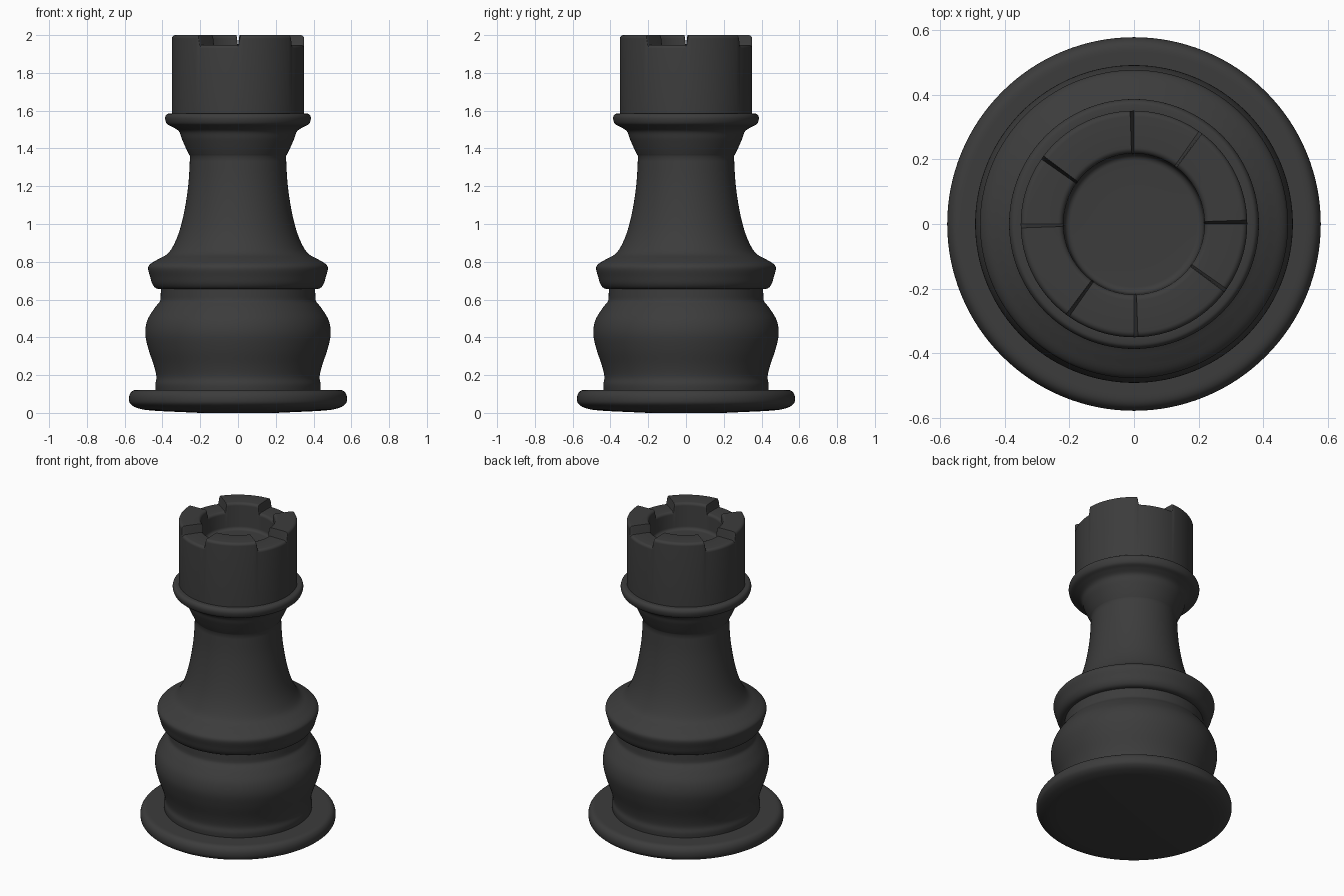
import bpy, bmesh
from math import sin, cos, pi, radians
from mathutils import Vector

if "Cube" in bpy.data.objects:
    bpy.data.objects.remove(bpy.data.objects["Cube"])


def smooth_run(pts, steps=5):
    """Catmull-Rom curve through a run of (radius, z) points."""
    p = [Vector(q) for q in pts]
    p = [2 * p[0] - p[1]] + p + [2 * p[-1] - p[-2]]
    out = []
    for i in range(1, len(p) - 2):
        a, b, c, d = p[i - 1:i + 3]
        for k in range(steps):
            t = k / steps
            out.append(0.5 * (2 * b + (c - a) * t + (2 * a - 5 * b + 4 * c - d) * t * t
                              + (3 * b - a - 3 * c + d) * t ** 3))
    return out + [p[-2]]


def lathe(name, angles, profile_at):
    """Revolve a profile that may vary with angle; ends are capped."""
    bm = bmesh.new()
    cols = [[bm.verts.new((r * cos(a), r * sin(a), z)) for r, z in profile_at(a)] for a in angles]
    n = len(cols)
    for i in range(n):
        c, d = cols[i], cols[(i + 1) % n]
        for j in range(len(c) - 1):
            bm.faces.new((c[j], d[j], d[j + 1], c[j + 1]))
    bm.faces.new([c[0] for c in reversed(cols)])
    bm.faces.new([c[-1] for c in cols])
    bmesh.ops.recalc_face_normals(bm, faces=bm.faces)
    me = bpy.data.meshes.new(name)
    bm.to_mesh(me)
    bm.free()
    ob = bpy.data.objects.new(name, me)
    bpy.context.collection.objects.link(ob)
    me.materials.append(mat)
    bpy.ops.object.select_all(action='DESELECT')
    ob.select_set(True)
    bpy.context.view_layer.objects.active = ob
    bpy.ops.object.shade_smooth_by_angle(angle=radians(38))
    return ob


mat = bpy.data.materials.new("dark_grey")
mat.diffuse_color = (0.045, 0.045, 0.045, 1)
mat.use_nodes = True
mat.node_tree.nodes["Principled BSDF"].inputs["Base Color"].default_value = mat.diffuse_color

even = [2 * pi * i / 128 for i in range(128)]


def turned(name, *runs):
    prof = [p for run in runs for p in smooth_run(run)]
    return lathe(name, even, lambda a: prof)


# Foot disc with rounded rim
turned("foot", [(0.2, 0.0), (0.45, 0.012), (0.53, 0.025), (0.567, 0.045), (0.577, 0.07),
                (0.572, 0.1), (0.55, 0.12), (0.5, 0.122), (0.4, 0.122)])

# Bulging lower body and its neck
turned("lower_body", [(0.435, 0.11), (0.438, 0.15), (0.432, 0.19), (0.445, 0.25), (0.475, 0.34),
                      (0.491, 0.42), (0.48, 0.49), (0.445, 0.55), (0.413, 0.59)],
       [(0.41, 0.60), (0.408, 0.67)])

# Collar flowing into the tapering stem, then the upper flare
turned("collar_and_stem",
       [(0.39, 0.655), (0.43, 0.658), (0.452, 0.68), (0.465, 0.72), (0.476, 0.765),
        (0.462, 0.79), (0.42, 0.815), (0.37, 0.845), (0.335, 0.90), (0.305, 0.98),
        (0.28, 1.09), (0.262, 1.22), (0.254, 1.36)],
       [(0.258, 1.366), (0.275, 1.40), (0.297, 1.45), (0.312, 1.49), (0.345, 1.513),
        (0.376, 1.53), (0.386, 1.56), (0.378, 1.58), (0.36, 1.585), (0.33, 1.585)])

# Crown: four merlons of 55 degrees, four gaps of 35 degrees
GAP, TOP, STEP = 1.948, 2.0, 2.0
local = [0, STEP * .3, STEP * .7, STEP] + [STEP + (55 - 2 * STEP) * i / 18 for i in range(1, 18)] \
    + [55 - STEP, 55 - STEP * .7, 55 - STEP * .3, 55] + [55 + 35 * i / 12 for i in range(1, 12)]
crown_angles = [radians(90 * q + a) for q in range(4) for a in local]


def crown_profile(a):
    d = (a * 180 / pi + 1e-6) % 90
    t = max(0, min(1, d / STEP, (55 - d) / STEP))
    t = t * t * (3 - 2 * t)
    h = GAP + (TOP - GAP) * t
    e = 0.018
    arc = [(radians(15 * k)) for k in range(7)]
    outer = [(0.35 - e + e * cos(k), h - e + e * sin(k)) for k in arc]
    inner = [(0.218 + e - e * sin(k), h - e + e * cos(k)) for k in arc]
    fillet = [(0.215 - 0.02 + 0.02 * cos(k), 1.85 - 0.02 * sin(k)) for k in arc]
    return [(0.3, 1.57), (0.35, 1.57)] + outer + inner + fillet + [(0.1, 1.83)]


lathe("crown", crown_angles, crown_profile)
